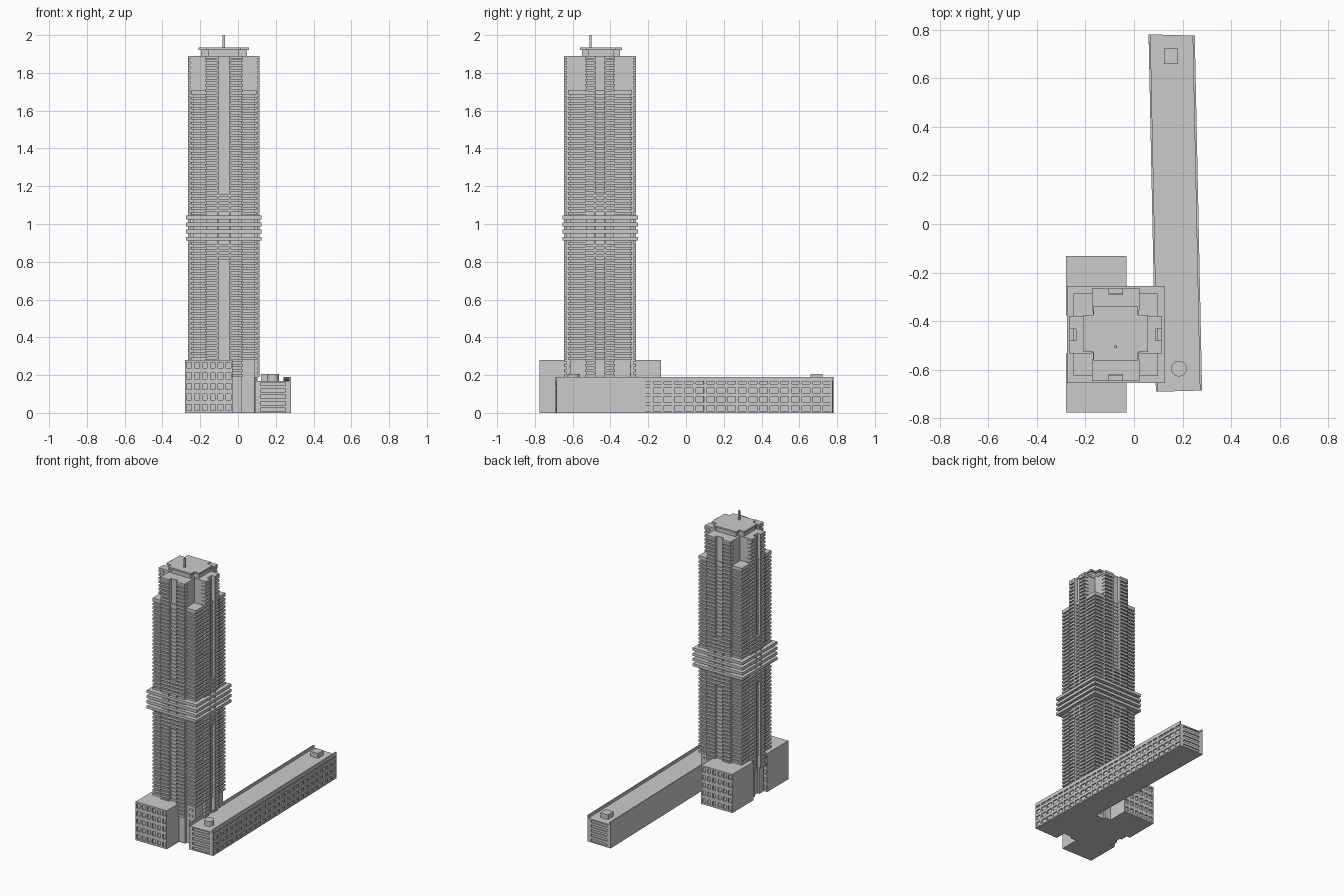
import bpy, bmesh, math
from mathutils import Vector

if "Cube" in bpy.data.objects:
    bpy.data.objects.remove(bpy.data.objects["Cube"])

CX, CY = -0.075, -0.455          # tower axis
PITCH = 0.0265                   # storey height


def prism(bm, pts, z0, z1):
    lo = [bm.verts.new((x, y, z0)) for x, y in pts]
    hi = [bm.verts.new((x, y, z1)) for x, y in pts]
    n = len(pts)
    bm.faces.new(lo[::-1])
    bm.faces.new(hi)
    for i in range(n):
        j = (i + 1) % n
        bm.faces.new((lo[i], lo[j], hi[j], hi[i]))


def box(bm, x0, x1, y0, y1, z0, z1):
    prism(bm, [(x0, y0), (x1, y0), (x1, y1), (x0, y1)], z0, z1)


def finish(name, bm):
    bmesh.ops.recalc_face_normals(bm, faces=bm.faces)
    me = bpy.data.meshes.new(name)
    bm.to_mesh(me)
    bm.free()
    ob = bpy.data.objects.new(name, me)
    bpy.context.collection.objects.link(ob)
    return ob


def arm_box(bm, side, u0, u1, r0, r1, z0, z1):
    """Box on one of four tower sides: u runs sideways, r outward."""
    a = side * math.pi / 2
    c, s = round(math.cos(a)), round(math.sin(a))
    pts = [(r0, u0), (r1, u0), (r1, u1), (r0, u1)]
    prism(bm, [(CX + r * c - u * s, CY + r * s + u * c) for r, u in pts], z0, z1)


def window_wall(bm, p0, p1, z0, z1, cols, rows, depth, pier=0.4, band=0.45):
    """Piers and bands standing in front of a set-back wall; outside is right of p0->p1."""
    p0, p1 = Vector(p0), Vector(p1)
    d = (p1 - p0).normalized()
    inw = Vector((-d.y, d.x)) * depth
    length = (p1 - p0).length

    def bar(a, b, za, zb):
        q0, q1 = p0 + d * max(a, 0), p0 + d * min(b, length)
        prism(bm, [q0, q1, q1 + inw, q0 + inw], za, zb)
    cw, rh = length / cols, (z1 - z0) / rows
    for i in range(cols + 1):
        bar((i - pier / 2) * cw, (i + pier / 2) * cw, z0, z1)
    for k in range(rows + 1):
        bar(0, length, max(z0, z0 + (k - band / 2) * rh), min(z1, z0 + (k + band / 2) * rh))


def storeys(z0, z1):
    n = int((z1 - z0) / PITCH + 0.3)
    return [z0 + i * PITCH for i in range(n) if not 0.89 < z0 + i * PITCH < 1.045]


# Tower corner core and its slabs
bm = bmesh.new()
box(bm, CX - .163, CX + .163, CY - .16, CY + .16, 0, 1.705)
finish("tower_corner_core", bm)
bm = bmesh.new()
for z in storeys(0.28, 1.71):
    box(bm, CX - .174, CX + .174, CY - .17, CY + .17, z, z + 0.014)
box(bm, CX - .174, CX + .174, CY - .17, CY + .17, 1.695, 1.71)
finish("corner_floor_slabs", bm)

# Four projecting bays, each with a central notch
core, slabs, fins = bmesh.new(), bmesh.new(), bmesh.new()
for side in range(4):
    w, notch = (0.0775, 0.024) if side % 2 == 0 else (0.0975, 0.028)
    arm_box(core, side, -w + .004, w - .004, 0.0, 0.164, 0, 1.89)
    for m in (-1, 1):
        a, b = sorted((m * notch, m * (w - .004)))
        arm_box(core, side, a, b, 0.16, 0.178, 0, 1.89)
        a, b = sorted((m * notch, m * (notch + .008)))
        arm_box(fins, side, a, b, 0.16, 0.19, 0.19, 1.89)
        for z in storeys(0.19, 1.88):
            if not 0.81 < z < 1.15:
                a, b = sorted((m * notch, m * w))
                arm_box(slabs, side, a, b, 0.15, 0.19, z, z + 0.015)
        a, b = sorted((m * notch, m * w))
        arm_box(slabs, side, a, b, 0.1, 0.19, 1.876, 1.89)
    # continuous balconies above and below the belt
    for z in storeys(0.19, 1.88):
        if 0.81 < z < 1.15:
            arm_box(slabs, side, -w, w, 0.15, 0.19, z, z + 0.015)
    arm_box(core, side, -w + .004, w - .004, 0.15, 0.178, 0.81, 1.16)
finish("bay_core", core)
finish("bay_balconies", slabs)
finish("bay_notch_fins", fins)

# Mid-height belt of four plates
bm = bmesh.new()
for z in (0.912, 0.950, 0.987, 1.025):
    box(bm, CX - .2, CX + .2, CY - .2, CY + .2, z, z + 0.02)
finish("belt_plates", bm)

# Stepped crown and mast


def cross(a, b, c, d, y):
    """Cross outline: long half sizes a (x) and b (y), short half sizes c (x) and d (y)."""
    q = [(a, d), (c, d), (c, b)]
    pts = q + [(-x, v) for x, v in q[::-1]] + [(-x, -v) for x, v in q] + [(x, -v) for x, v in q[::-1]]
    return [(CX + x, y + v) for x, v in pts]


bm = bmesh.new()
prism(bm, cross(.122, .1, .08, .066, -0.45), 1.88, 1.925)
finish("crown_wall", bm)
bm = bmesh.new()
prism(bm, cross(.133, .112, .092, .076, -0.45), 1.922, 1.934)
finish("crown_roof", bm)
bm = bmesh.new()
box(bm, CX - .006, CX + .006, -.511, -.499, 1.93, 2.0)
finish("mast", bm)

# Two podium blocks with windowed front and back walls
for name, y0, y1 in (("front_podium", -.775, -.532), ("back_podium", -.377, -.132)):
    x0, x1 = -.28, -.03
    bm = bmesh.new()
    box(bm, x0, x1, y0 + .009, y1 - .009, 0, 0.28)
    finish(name, bm)
    bm = bmesh.new()
    window_wall(bm, (x0, y0), (x1, y0), 0, 0.28, 6, 5, .01)
    window_wall(bm, (x1, y1), (x0, y1), 0, 0.28, 6, 5, .01)
    finish(name + "_window_walls", bm)

# Small windows on the exposed tower base
bm = bmesh.new()
for i in range(4):
    for k in range(6):
        x, z = -0.012 + i * 0.025, 0.03 + k * 0.042
        for y in (CY - .16, CY + .16):
            box(bm, x - .005, x + .005, y - .003, y + .003, z, z + .014)
finish("base_windows", bm)

# Long low wing, slightly skewed
A, B, C, D = [Vector(p) for p in ((.09, -.69), (.28, -.685), (.25, .775), (.06, .78))]
ex, ey = Vector((.008, 0)), Vector((0, .008))
bm = bmesh.new()
prism(bm, [A + ey, B - ex + ey, C - ex - ey, D - ey], 0, 0.17)
finish("long_wing", bm)
bm = bmesh.new()
window_wall(bm, B, C, 0, 0.19, 26, 4, .009, .25, .4)
window_wall(bm, A, B, 0, 0.17, 1, 5, .009, .3, .5)
window_wall(bm, C, D, 0, 0.17, 1, 5, .009, .3, .5)
finish("wing_window_walls", bm)
bm = bmesh.new()
prism(bm, [A, A + ex, D + ex, D], 0, 0.19)
prism(bm, [B - ex, B, C, C - ex], 0.165, 0.19)
finish("wing_parapets", bm)

# Roof plant on the wing
bm = bmesh.new()
box(bm, .123, .182, .658, .722, 0.165, 0.205)
finish("roof_box", bm)
bpy.ops.mesh.primitive_cylinder_add(vertices=32, radius=.032, depth=.04, location=(.185, -.595, .186))
tank = bpy.context.object
tank.name = "roof_tank"
bpy.ops.object.shade_smooth_by_angle()
